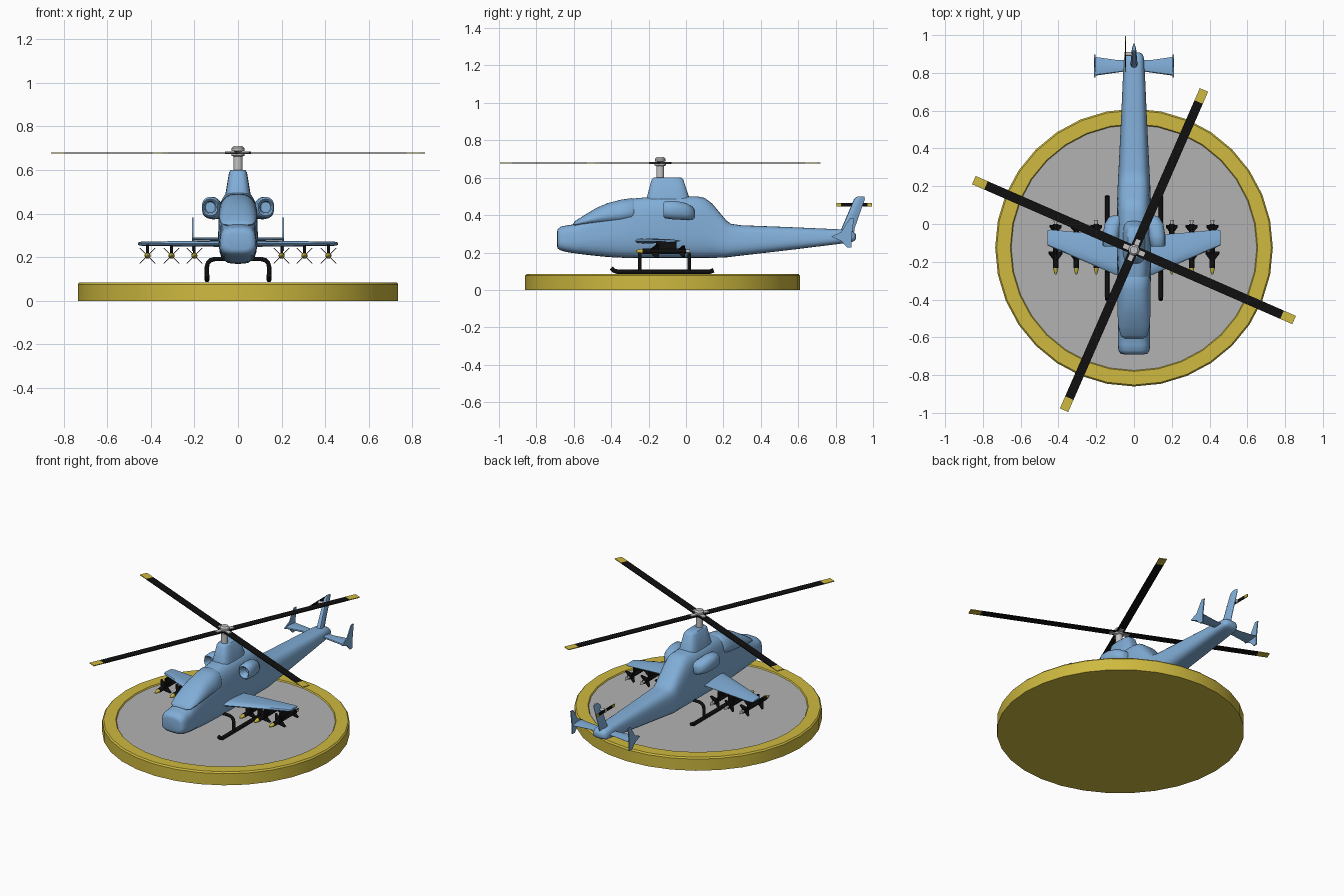
import bpy, bmesh, math
from mathutils import Vector, Matrix


def material(name, rgb):
    m = bpy.data.materials.new(name)
    m.diffuse_color = (*rgb, 1)
    return m


BLUE = material("sky blue paint", (0.22, 0.42, 0.68))
YELLOW = material("yellow paint", (0.62, 0.49, 0.05))
GREY = material("pad grey", (0.45, 0.45, 0.45))
BLACK = material("matte black", (0.005, 0.005, 0.005))
METAL = material("light metal", (0.55, 0.55, 0.55))


def finish(name, bm, mats, smooth=40):
    bmesh.ops.recalc_face_normals(bm, faces=bm.faces)
    me = bpy.data.meshes.new(name)
    bm.to_mesh(me)
    bm.free()
    for m in mats:
        me.materials.append(m)
    ob = bpy.data.objects.new(name, me)
    bpy.context.collection.objects.link(ob)
    bpy.ops.object.select_all(action='DESELECT')
    ob.select_set(True)
    bpy.context.view_layer.objects.active = ob
    if smooth:
        bpy.ops.object.shade_smooth_by_angle(angle=math.radians(smooth))
    return ob


def bridge(bm, rings):
    """Skin a list of equal point rings and cap both ends."""
    vs = [[bm.verts.new(p) for p in r] for r in rings]
    n = len(vs[0])
    for a, b in zip(vs, vs[1:]):
        for i in range(n):
            bm.faces.new((a[i], a[(i + 1) % n], b[(i + 1) % n], b[i]))
    bm.faces.new(vs[0][::-1])
    bm.faces.new(vs[-1])


def squircle(y, zb, zt, w, top, n=32, power=3.6, cx=0):
    """Rounded-box section across the body; top is the width scale of the roof."""
    pts = []
    for i in range(n):
        a = 2 * math.pi * (i + 0.5) / n
        c, s = math.cos(a), math.sin(a)
        k = (abs(c) ** power + abs(s) ** power) ** (-1 / power)
        u, v = c * k, s * k
        t = (v + 1) / 2
        taper = 1 + (top - 1) * max(0, t - 0.4) / 0.6
        pts.append((cx + u * w * taper, y, zb + (zt - zb) * t))
    return pts


def loft(name, stations, mat=BLUE, **kw):
    bm = bmesh.new()
    bridge(bm, [squircle(*s, **kw) for s in stations])
    return finish(name, bm, [mat], 50)


def lathe(bm, profile, n, matrix, mat=0):
    """Solid of revolution along local z from (radius, height) points."""
    old = set(bm.faces)
    bridge(bm, [[matrix @ Vector((r * math.cos(2 * math.pi * i / n),
                                  r * math.sin(2 * math.pi * i / n), z))
                 for i in range(n)] for r, z in profile])
    for f in set(bm.faces) - old:
        f.material_index = mat


def box(bm, lo, hi, matrix=Matrix(), mat=0):
    rings = [[matrix @ Vector((x, y, z)) for x, y in
              ((lo[0], lo[1]), (hi[0], lo[1]), (hi[0], hi[1]), (lo[0], hi[1]))]
             for z in (lo[2], hi[2])]
    old = set(bm.faces)
    bridge(bm, rings)
    for f in set(bm.faces) - old:
        f.material_index = mat


def tube(name, points, radius, mat):
    cu = bpy.data.curves.new(name, 'CURVE')
    cu.dimensions = '3D'
    cu.bevel_depth = radius
    cu.bevel_resolution = 2
    cu.use_fill_caps = True
    sp = cu.splines.new('POLY')
    sp.points.add(len(points) - 1)
    for p, co in zip(sp.points, points):
        p.co = (*co, 1)
    cu.materials.append(mat)
    ob = bpy.data.objects.new(name, cu)
    bpy.context.collection.objects.link(ob)


def at(x, y, z):
    return Matrix.Translation((x, y, z))


# Landing pad: yellow rim with a grey deck
bm = bmesh.new()
lathe(bm, [(0.735, 0), (0.735, 0.076), (0.727, 0.085), (0.655, 0.085), (0.65, 0.078)],
      32, at(0, -0.125, 0))
for f in bm.faces:
    if len(f.verts) > 4 and f.calc_center_median().z > 0.05:
        f.material_index = 1
finish("landing_pad", bm, [YELLOW, GREY], 35)

# Fuselage: nose, cabin, engine bay and tail boom in one skin
loft("fuselage", [
    (-0.690, 0.235, 0.310, 0.055, 0.9), (-0.686, 0.222, 0.325, 0.072, 0.9),
    (-0.670, 0.211, 0.338, 0.083, 0.9), (-0.640, 0.203, 0.345, 0.086, 0.9),
    (-0.590, 0.195, 0.352, 0.086, 0.9), (-0.500, 0.184, 0.405, 0.086, 0.85),
    (-0.420, 0.176, 0.448, 0.087, 0.78), (-0.340, 0.172, 0.472, 0.088, 0.78),
    (-0.270, 0.170, 0.490, 0.090, 0.85), (-0.150, 0.170, 0.500, 0.091, 0.95),
    (0.060, 0.170, 0.500, 0.091, 0.92), (0.100, 0.170, 0.492, 0.090, 0.88),
    (0.140, 0.171, 0.462, 0.089, 0.85), (0.215, 0.174, 0.372, 0.086, 0.85),
    (0.240, 0.177, 0.354, 0.085, 0.85), (0.290, 0.183, 0.346, 0.082, 0.85),
    (0.550, 0.213, 0.336, 0.069, 0.85), (0.820, 0.246, 0.324, 0.057, 0.85),
    (0.880, 0.254, 0.318, 0.053, 0.85), (0.900, 0.262, 0.308, 0.044, 0.85),
    (0.908, 0.272, 0.298, 0.028, 0.85)])

# Bulged canopy hood
loft("canopy", [
    (-0.605, 0.346, 0.354, 0.050, 0.9), (-0.590, 0.343, 0.370, 0.072, 0.8),
    (-0.540, 0.345, 0.402, 0.084, 0.8), (-0.480, 0.348, 0.438, 0.088, 0.78),
    (-0.420, 0.352, 0.464, 0.089, 0.75), (-0.350, 0.356, 0.482, 0.089, 0.75),
    (-0.290, 0.364, 0.491, 0.088, 0.78), (-0.278, 0.372, 0.486, 0.080, 0.78)], power=2.8)

# Mast fairing: tapered block with rounded corners
bm = bmesh.new()
lv = []
for z, y0, y1, w in ((0.47, -0.215, 0.025, 0.062), (0.50, -0.208, 0.015, 0.056),
                     (0.59, -0.184, -0.014, 0.041), (0.60, -0.174, -0.024, 0.033)):
    ring = squircle(0, -w, w, (y1 - y0) / 2, 1, n=28, power=4)
    lv.append([(p[2], (y0 + y1) / 2 + p[0], z) for p in ring])
bridge(bm, lv)
finish("mast_fairing", bm, [BLUE], 50)

# Engine intakes on both flanks, hollow at the front
for s in (-1, 1):
    bm = bmesh.new()
    bridge(bm, [squircle(*st, n=20, power=2.4, cx=s * cx) for cx, *st in (
        (0.127, -0.070, 0.405, 0.453, 0.022, 1), (0.127, -0.112, 0.401, 0.457, 0.026, 1),
        (0.127, -0.120, 0.391, 0.467, 0.034, 1), (0.126, -0.112, 0.382, 0.476, 0.040, 1),
        (0.122, -0.060, 0.376, 0.477, 0.044, 1), (0.112, 0.000, 0.374, 0.465, 0.044, 1),
        (0.095, 0.035, 0.376, 0.445, 0.040, 1), (0.080, 0.045, 0.385, 0.430, 0.030, 1))])
    finish("engine_intake", bm, [BLUE], 60)


def airfoil(y0, y1, z, h, x):
    """Wing rib: leading edge y0, trailing edge y1, half thickness h."""
    c = y1 - y0
    return [(x, y0 + c * f, z + h * k) for f, k in
            ((0, 0), (0.05, 0.7), (0.25, 1), (0.6, 0.8), (1, 0.1),
             (1, -0.1), (0.6, -0.8), (0.25, -1), (0.05, -0.7))]


for s in (-1, 1):
    # Stub wing
    bm = bmesh.new()
    bridge(bm, [airfoil(y0, y1, 0.262, h, s * x) for x, y0, y1, h in (
        (0.05, -0.285, -0.055, 0.015), (0.10, -0.268, -0.062, 0.014),
        (0.44, -0.122, -0.030, 0.010), (0.458, -0.112, -0.036, 0.006))])
    finish("stub_wing", bm, [BLUE], 40)

    # Tailplane, flared toward the tip
    bm = bmesh.new()
    bridge(bm, [airfoil(y0, y1, 0.284, 0.007, s * x) for x, y0, y1 in (
        (0.03, 0.81, 0.87), (0.09, 0.802, 0.868), (0.208, 0.785, 0.885))])
    finish("tailplane", bm, [BLUE], 40)

    # Swept end plate
    bm = bmesh.new()
    plate = [(0.775, 0.285), (0.83, 0.31), (0.875, 0.382), (0.898, 0.382),
             (0.885, 0.285), (0.885, 0.228), (0.86, 0.228), (0.83, 0.262)]
    bridge(bm, [[(s * x, y, z) for y, z in plate] for x in (0.204, 0.211)])
    finish("tail_end_plate", bm, [BLUE], 0)

    # Landing skid with upturned toe, and two bent legs
    tube("skid", [(s * 0.142, y, z) for y, z in (
        (-0.400, 0.118), (-0.385, 0.103), (-0.365, 0.097), (0.125, 0.097), (0.148, 0.105))],
        0.012, BLACK)
    for y in (-0.247, 0.017):
        tube("skid_leg", [(s * x, y, z) for x, z in (
            (0.05, 0.192), (0.105, 0.192), (0.125, 0.187), (0.138, 0.174),
            (0.143, 0.155), (0.143, 0.097))], 0.010, BLACK)

    # Missiles on pylons: yellow nose, black body and fins, metal nozzle
    for x in (0.20, 0.305, 0.415):
        bm = bmesh.new()
        m = at(s * x, 0, 0.207) @ Matrix.Rotation(-math.pi / 2, 4, 'X')
        lathe(bm, [(0.003, -0.268), (0.009, -0.255), (0.013, -0.232)], 12, m, 1)
        lathe(bm, [(0.014, -0.232), (0.014, 0.0)], 12, m, 0)
        lathe(bm, [(0.008, 0.0), (0.011, 0.022)], 12, m, 2)
        for k in range(4):
            r = m @ Matrix.Rotation(math.pi / 4 + k * math.pi / 2, 4, 'Z')
            for a, b, span in ((-0.19, -0.145, 0.05), (-0.04, -0.005, 0.042)):
                fin = [(0.005, a), (0.016, a), (span, b - 0.014), (span, b), (0.005, b)]
                bridge(bm, [[r @ Vector((u, t, z)) for u, z in fin]
                            for t in (-0.002, 0.002)])
        box(bm, (s * x - 0.006, -0.16, 0.215), (s * x + 0.006, -0.05, 0.258))
        finish("missile", bm, [BLACK, YELLOW, METAL], 35)

# Swept vertical fin
bm = bmesh.new()
rings = []
for z, y0, y1, h in ((0.28, 0.80, 0.895, 0.020), (0.33, 0.832, 0.902, 0.018),
                     (0.485, 0.898, 0.956, 0.013), (0.50, 0.915, 0.955, 0.008)):
    rings.append([(q[2], q[1], z) for q in airfoil(y0, y1, 0, h, 0)])
bridge(bm, rings)
finish("tail_fin", bm, [BLUE], 40)

# Tail rotor on the left of the fin
bm = bmesh.new()
lathe(bm, [(0.010, -0.05), (0.010, 0.0)], 12,
      at(0, 0.90, 0.455) @ Matrix.Rotation(math.pi / 2, 4, 'Y'), 2)
for lo, hi, k in ((0.805, 0.83, 1), (0.83, 0.97, 0), (0.97, 0.995, 1)):
    box(bm, (-0.048, lo, 0.446), (-0.043, hi, 0.465), mat=k)
finish("tail_rotor", bm, [BLACK, YELLOW, METAL], 35)

# Main mast and stacked hub collars
bm = bmesh.new()
lathe(bm, [(0.021, 0.59), (0.021, 0.662), (0.030, 0.666), (0.030, 0.676), (0.018, 0.680),
           (0.018, 0.686), (0.029, 0.688), (0.029, 0.700), (0.020, 0.710)],
      20, at(0, -0.138, 0))
finish("rotor_mast", bm, [METAL], 35)

# Four main blades with yellow tips
bm = bmesh.new()
for k in range(4):
    m = at(0, -0.138, 0.679) @ Matrix.Rotation(math.radians(-23.6 + 90 * k), 4, 'Z')
    box(bm, (0.02, -0.024, -0.0025), (0.855, 0.024, 0.0025), m, 0)
    box(bm, (0.855, -0.024, -0.0025), (0.925, 0.024, 0.0025), m, 1)
    box(bm, (0.0, -0.012, -0.006), (0.06, 0.012, 0.006), m, 2)
finish("main_rotor", bm, [BLACK, YELLOW, METAL], 0)
